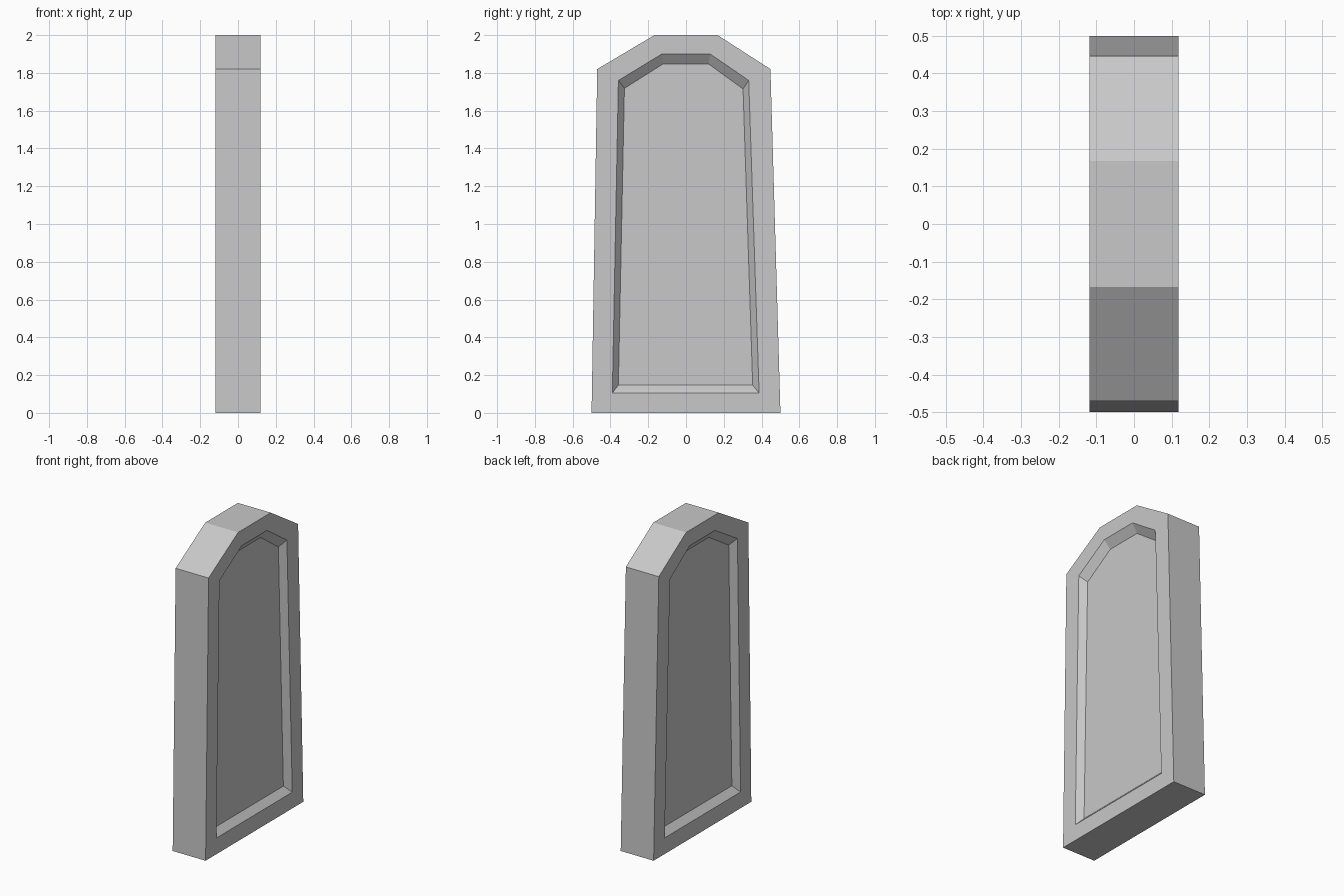
import bpy
import bmesh

cube = bpy.data.objects.get("Cube")
if cube:
    bpy.data.objects.remove(cube, do_unlink=True)

stone = bpy.data.materials.new("grey stone")
stone.use_nodes = True
GREY = (0.58, 0.58, 0.58, 1)
stone.diffuse_color = GREY
stone.node_tree.nodes["Principled BSDF"].inputs["Base Color"].default_value = GREY

# Profiles in the y-z plane: slab edge, recess rim, recess floor
OUTLINE = [(-0.5, 0), (0.5, 0), (0.447, 1.82), (0.167, 2), (-0.167, 2), (-0.47, 1.82)]
RIM = [(-0.39, 0.105), (0.387, 0.105), (0.332, 1.76), (0.128, 1.9), (-0.128, 1.9), (-0.358, 1.76)]
FLOOR = [(-0.358, 0.147), (0.353, 0.147), (0.302, 1.715), (0.12, 1.847), (-0.122, 1.847), (-0.326, 1.718)]
HALF = 0.118
DEPTH = 0.04

bm = bmesh.new()


def ring(profile, x):
    return [bm.verts.new((x, y, z)) for y, z in profile]


def bridge(a, b):
    for i in range(len(a)):
        j = (i + 1) % len(a)
        bm.faces.new((a[i], a[j], b[j], b[i]))


# Both broad faces: flat border, sloped recess wall, recessed panel
edges = []
for side in (-1, 1):
    outer = ring(OUTLINE, side * HALF)
    rim = ring(RIM, side * HALF)
    panel = ring(FLOOR, side * (HALF - DEPTH))
    bridge(outer, rim)
    bridge(rim, panel)
    bm.faces.new(panel)
    edges.append(outer)

# Rim of the slab, including its base
bridge(*edges)
bmesh.ops.recalc_face_normals(bm, faces=bm.faces)

mesh = bpy.data.meshes.new("headstone_slab")
bm.to_mesh(mesh)
bm.free()
mesh.materials.append(stone)
slab = bpy.data.objects.new("headstone_slab", mesh)
bpy.context.collection.objects.link(slab)
